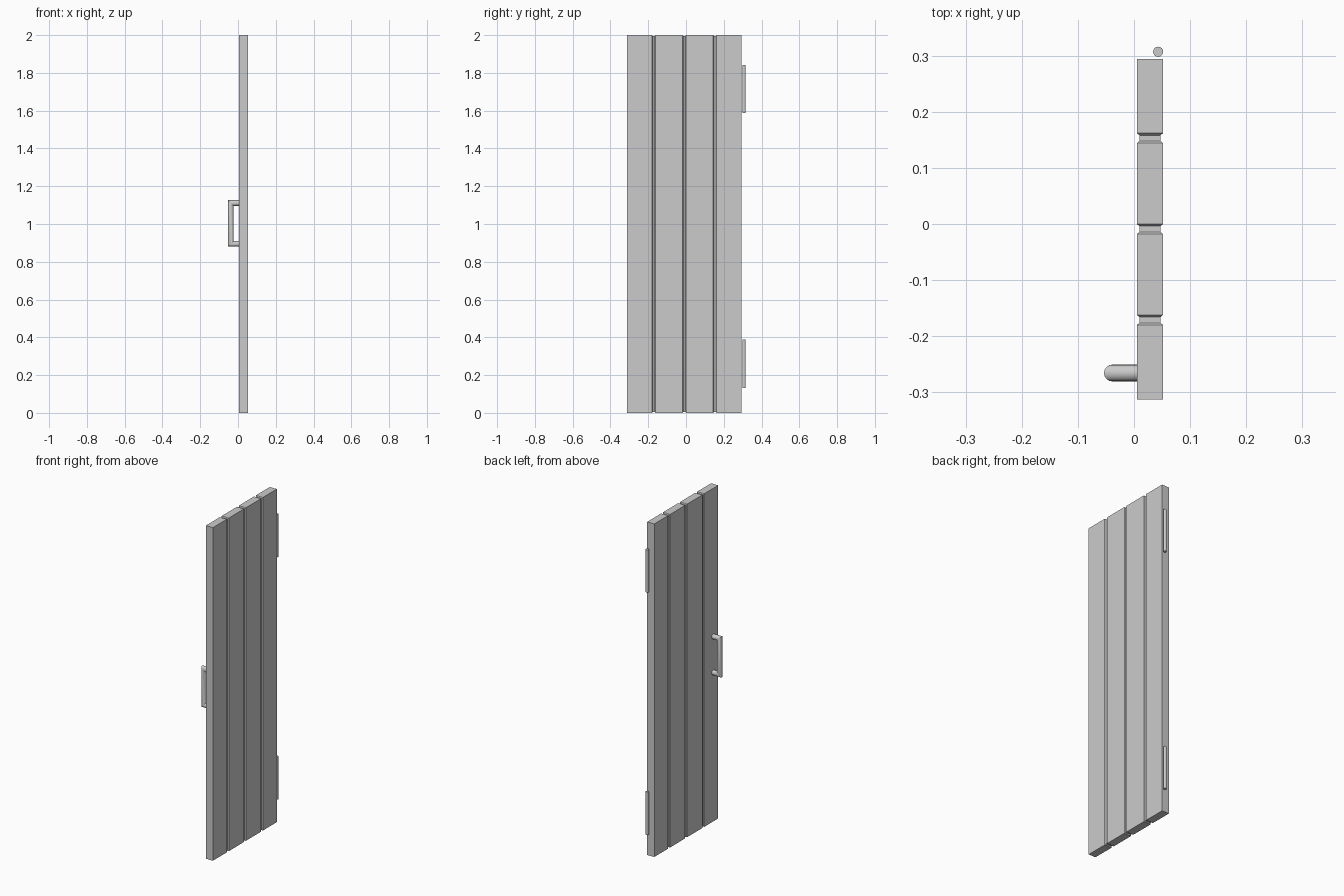
import bpy, bmesh, math

if "Cube" in bpy.data.objects:
    bpy.data.objects.remove(bpy.data.objects["Cube"])


def loft(name, rings, smooth=False):
    """Skin a list of equal-length point rings and cap both ends."""
    bm = bmesh.new()
    loops = [[bm.verts.new(p) for p in ring] for ring in rings]
    for a, b in zip(loops, loops[1:]):
        n = len(a)
        for i in range(n):
            j = (i + 1) % n
            bm.faces.new((a[i], a[j], b[j], b[i]))
    bm.faces.new(loops[0])
    bm.faces.new(loops[-1])
    bmesh.ops.recalc_face_normals(bm, faces=bm.faces)
    mesh = bpy.data.meshes.new(name)
    bm.to_mesh(mesh)
    bm.free()
    obj = bpy.data.objects.new(name, mesh)
    bpy.context.collection.objects.link(obj)
    if smooth:
        bpy.ops.object.select_all(action='DESELECT')
        obj.select_set(True)
        bpy.context.view_layer.objects.active = obj
        bpy.ops.object.shade_smooth_by_angle(angle=math.radians(35))
    return obj


# Door panel: a slab with three chamfered grooves running right around it
X0, X1, HEIGHT = 0.005, 0.052, 2.0
DEPTH, HALF = 0.005, 0.009


def slab_ring(y, d=0.0):
    return [(X0 + d, y, d), (X1 - d, y, d),
            (X1 - d, y, HEIGHT - d), (X0 + d, y, HEIGHT - d)]


rings = [slab_ring(-0.3125)]
for groove in (-0.171, -0.009, 0.153):
    rings += [slab_ring(groove - HALF),
              slab_ring(groove - HALF + 0.004, DEPTH),
              slab_ring(groove + HALF - 0.004, DEPTH),
              slab_ring(groove + HALF)]
rings.append(slab_ring(0.294))
loft("door_planks", rings)

# Pull handle: round bar with two mitred corners
R, N = 0.015, 16
HX, HY, Z_TOP, Z_BOTTOM = -0.0385, -0.2655, 1.111, 0.895
circle = [(math.cos(2 * math.pi * i / N) * R, math.sin(2 * math.pi * i / N) * R)
          for i in range(N)]
loft("handle", [
    [(X0 + 0.002, HY + u, Z_TOP + v) for u, v in circle],
    [(HX - v, HY + u, Z_TOP + v) for u, v in circle],
    [(HX - v, HY + u, Z_BOTTOM - v) for u, v in circle],
    [(X0 + 0.002, HY + u, Z_BOTTOM - v) for u, v in circle],
], smooth=True)

# Hinge pins beside the back edge
for label, z in (("lower", 0.132), ("upper", 1.587)):
    loft(label + "_hinge_pin",
         [[(0.043 + u * 0.6, 0.307 + v * 0.6, h) for u, v in circle]
          for h in (z, z + 0.256)], smooth=True)
